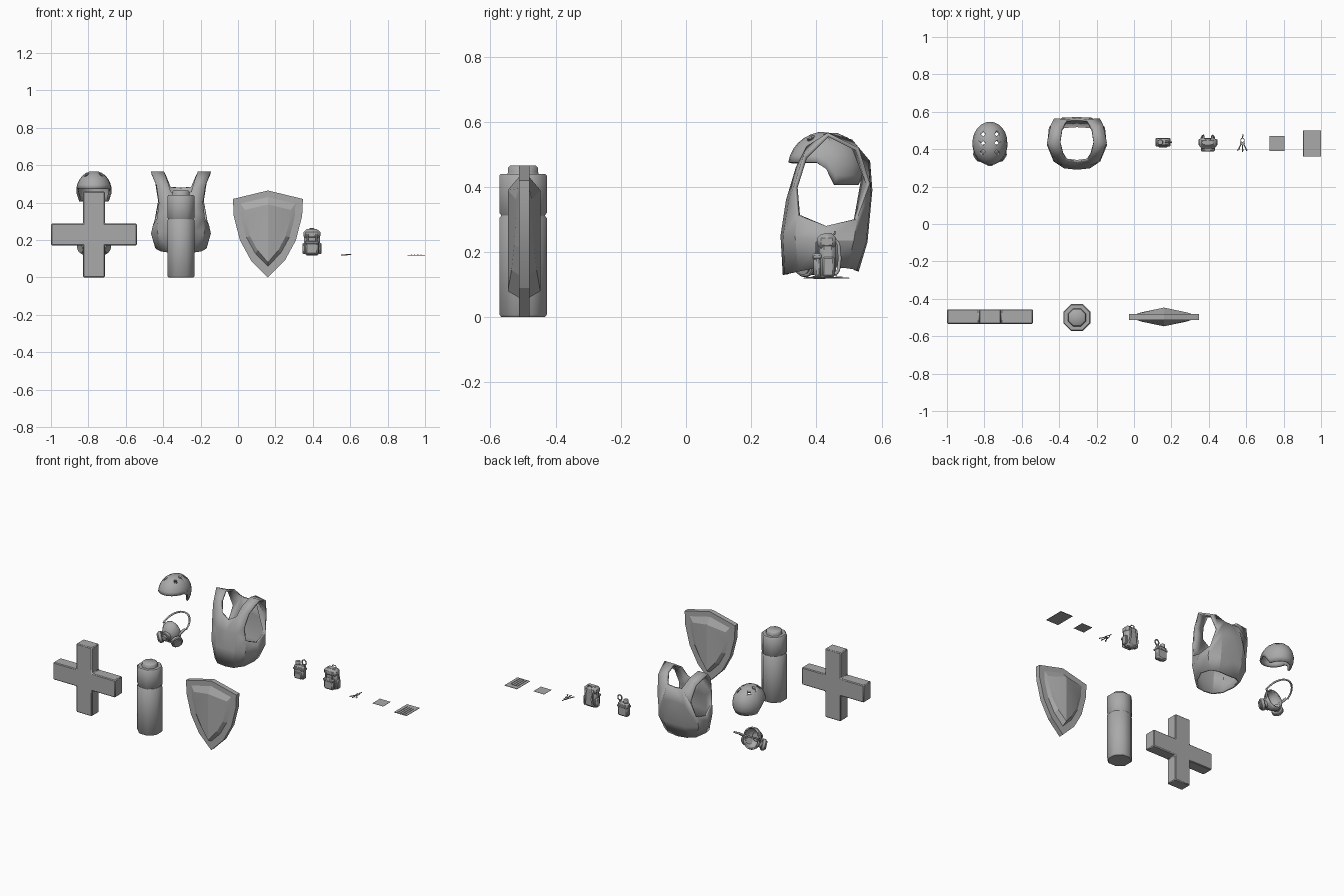
import bpy, bmesh, math
from mathutils import Vector, Matrix

old = bpy.data.objects.get("Cube")
if old:
    bpy.data.objects.remove(old, do_unlink=True)

GREY = (0.4, 0.4, 0.4, 1)
mat = bpy.data.materials.new("plain grey")
mat.use_nodes = True
mat.diffuse_color = GREY
mat.node_tree.nodes["Principled BSDF"].inputs["Base Color"].default_value = GREY


def finish(name, bm, loc=(0, 0, 0), bevel=0, thick=0, angle=32):
    """Turn a bmesh into a shaded object with optional shell and bevel."""
    bmesh.ops.recalc_face_normals(bm, faces=bm.faces)
    me = bpy.data.meshes.new(name)
    bm.to_mesh(me)
    bm.free()
    me.materials.append(mat)
    ob = bpy.data.objects.new(name, me)
    ob.location = loc
    bpy.context.collection.objects.link(ob)
    bpy.ops.object.select_all(action='DESELECT')
    ob.select_set(True)
    bpy.context.view_layer.objects.active = ob
    bpy.ops.object.shade_smooth_by_angle(angle=math.radians(angle))
    if thick:
        m = ob.modifiers.new("shell", 'SOLIDIFY')
        m.thickness, m.offset = thick, -1
    if bevel:
        m = ob.modifiers.new("edge", 'BEVEL')
        m.width, m.segments = bevel, 1
    return ob


def box(name, centre, size, bevel=0):
    bm = bmesh.new()
    bmesh.ops.create_cube(bm, size=1)
    bmesh.ops.scale(bm, vec=size, verts=bm.verts)
    return finish(name, bm, centre, bevel)


def disc(name, centre, axis, radius, depth, sides=16, bevel=0, r2=None):
    bm = bmesh.new()
    bmesh.ops.create_cone(bm, cap_ends=True, segments=sides, radius1=radius,
                          radius2=r2 or radius, depth=depth)
    rot = Vector((0, 0, 1)).rotation_difference(Vector(axis)).to_matrix()
    bmesh.ops.rotate(bm, matrix=rot, verts=bm.verts)
    return finish(name, bm, centre, bevel, angle=40)


def mirrored(half):
    """Closed outline from a half outline that starts and ends on the axis."""
    return half + [(-x, z) for x, z in half[-2:0:-1]]


def loft(bm, rings, closed=True):
    rows = [[bm.verts.new(p) for p in r] for r in rings]
    for a, b in zip(rows, rows[1:]):
        n = len(a)
        for i in range(n if closed else n - 1):
            j = (i + 1) % n
            bm.faces.new((a[i], a[j], b[j], b[i]))
    return rows


def tube(name, pts, radius, cyclic=False):
    cu = bpy.data.curves.new(name, 'CURVE')
    cu.dimensions, cu.bevel_depth, cu.bevel_resolution = '3D', radius, 1
    sp = cu.splines.new('POLY')
    sp.points.add(len(pts) - 1)
    for p, co in zip(sp.points, pts):
        p.co = (*co, 1)
    sp.use_cyclic_u = cyclic
    cu.materials.append(mat)
    ob = bpy.data.objects.new(name, cu)
    bpy.context.collection.objects.link(ob)


# Medical cross
a, b, t = 0.058, 0.23, 0.039
arm = [(a, b), (a, a), (b, a), (b, -a), (a, -a), (a, -b)]
outline = arm + [(-x, z) for x, z in reversed(arm)]
bm = bmesh.new()
rows = loft(bm, [[(x, y, z) for x, z in outline] for y in (-t, t)])
for r in rows:
    bm.faces.new(r)
finish("cross", bm, (-0.77, -0.495, 0.23), bevel=0.005)

# Octagonal canister, turned from a profile
bm = bmesh.new()
profile = [(.066, 0), (.073, .008), (.073, .304), (.068, .31), (.068, .314), (.073, .32),
           (.073, .434), (.068, .44), (.048, .44), (.046, .446), (.046, .459), (.04, .465)]
rows = loft(bm, [[(r / math.cos(math.pi / 8) * math.cos((i + .5) * math.pi / 4),
                   r / math.cos(math.pi / 8) * math.sin((i + .5) * math.pi / 4), z)
                  for i in range(8)] for r, z in profile])
bm.faces.new(rows[0])
bm.faces.new(rows[-1])
finish("canister", bm, (-0.305, -0.5, 0), angle=46)

# Shield: flat plate with a ridged boss on both sides
plate = mirrored([(0, .465), (.187, .42), (.183, .33), (.15, .2), (.09, .09), (0, 0)])
rim = mirrored([(0, .43), (.147, .395), (.143, .32), (.115, .215), (.068, .13), (0, .06)])
panel = mirrored([(0, .39), (.122, .362), (.118, .31), (.095, .22), (.055, .145), (0, .08)])
bm = bmesh.new()
s = 0.016
rows = loft(bm, [[(x, -k * (.05 - .21 * abs(x)), z) for x, z in panel] if kind == 2 else
                 [(x, -k * s, z) for x, z in (plate, rim)[kind]]
                 for k, kind in ((1, 2), (1, 1), (1, 0), (-1, 0), (-1, 1), (-1, 2))])
for r in (rows[0], rows[-1]):
    bm.faces.new(r[:6])
    bm.faces.new(r[5:] + r[:1])
finish("shield", bm, (0.16, -0.497, 0), angle=15)

# Chest armour: half grid from front centre round to back centre, mirrored
hem = [(0, .297, .13), (.06, .303, .132), (.11, .345, .14), (.137, .42, .155),
       (.118, .495, .15), (.07, .525, .145), (0, .53, .14)]
belt = [(0, .29, .25), (.07, .298, .25), (.125, .335, .245), (.16, .42, .235),
        (.15, .515, .235), (.08, .553, .23), (0, .557, .23)]
chest = [(0, .307, .36), (.075, .315, .36), (.128, .34, .315), (.15, .43, .28),
         (.142, .525, .3), (.08, .568, .38), (0, .572, .39)]
bm = bmesh.new()
rows = loft(bm, [hem, belt, chest], closed=False)
V = bm.verts.new
neck_f, neck_b = V((0, .33, .43)), V((0, .565, .48))
in_f, in_b = V((.055, .337, .46)), V((.055, .56, .485))
out_f, out_b = V((.118, .33, .40)), V((.122, .565, .41))
mid = [(V((.075, .37, .525)), V((.132, .36, .495))), (V((.09, .435, .566)), V((.16, .435, .566))),
       (V((.08, .51, .545)), V((.14, .53, .52)))]
c = rows[2]
bm.faces.new((c[0], c[1], in_f, neck_f))
bm.faces.new((c[1], c[2], out_f, in_f))
bm.faces.new((c[4], c[5], in_b, out_b))
bm.faces.new((c[5], c[6], neck_b, in_b))
strap = [(in_f, out_f)] + mid + [(in_b, out_b)]
for (p, q), (r, w) in zip(strap, strap[1:]):
    bm.faces.new((p, q, w, r))
geom = bm.verts[:] + bm.edges[:] + bm.faces[:]
bmesh.ops.mirror(bm, geom=geom, axis='X', merge_dist=0.001)
bmesh.ops.remove_doubles(bm, verts=bm.verts, dist=0.001)
finish("chest_armour", bm, (-0.305, 0, 0), thick=0.013, angle=25)

# Helmet: dome whose rim drops behind the ears
HX, HY, HZ = -0.77, 0.43, 0.462
N, M = 24, 7
columns = []
for i in range(N):
    th = 2 * math.pi * i / N
    side = math.sin(th)
    drop = min(1, max(0, (side + 0.1) / 0.35))
    low = math.asin((0.475 - 0.07 * drop - HZ) / 0.108)
    columns.append([(0.095 * math.cos(p) * math.cos(th), 0.117 * math.cos(p) * side, 0.108 * math.sin(p))
                    for p in [math.pi / 2 + (low - math.pi / 2) * k / M for k in range(1, M + 1)]])
bm = bmesh.new()
rows = loft(bm, list(zip(*columns)))
bm.faces.new(rows[0])
helmet = finish("helmet", bm, (HX, HY, HZ), thick=0.012, angle=40)
bm = bmesh.new()
for sx in (-1, 1):
    for dy in (-0.045, 0.003, 0.051):
        bmesh.ops.create_cone(bm, cap_ends=True, segments=4, radius1=.012, radius2=.012, depth=.2,
                              matrix=Matrix.Translation((sx * 0.036, dy, 0.1)))
cutter = finish("vent_cutter", bm, (HX, HY, HZ))
cutter.hide_render = True
m = helmet.modifiers.new("vents", 'BOOLEAN')
m.object, m.operation, m.solver = cutter, 'DIFFERENCE', 'EXACT'
bpy.context.view_layer.objects.active = helmet
for name in [m.name for m in helmet.modifiers]:
    bpy.ops.object.modifier_apply(modifier=name)
bpy.data.objects.remove(cutter, do_unlink=True)

# Respirator: cup, nose bridge, valve, side filters and head strap
bm = bmesh.new()
bmesh.ops.create_uvsphere(bm, u_segments=16, v_segments=10, radius=1)
bmesh.ops.scale(bm, vec=(.06, .065, .072), verts=bm.verts)
bmesh.ops.bisect_plane(bm, geom=bm.verts[:] + bm.edges[:] + bm.faces[:], plane_co=(0, .012, 0),
                       plane_no=(0, 1, .25), clear_outer=True)
finish("mask_cup", bm, (HX, 0.4, 0.2), thick=0.008, angle=50)
disc("mask_valve", (HX, .34, .19), (0, -1, -.15), .03, .035, bevel=.004)
disc("mask_valve_cap", (HX, .32, .187), (0, -1, -.15), .02, .014, r2=.016)
for sx in (-1, 1):
    axis = Vector((sx * .8, -.55, -.25)).normalized()
    at = Vector((HX + sx * .06, .365, .16))
    disc("filter_neck", at - axis * .015, axis, .022, .04)
    disc("filter", at, axis, .037, .024, bevel=.004)
    disc("filter_cap", at + axis * .014, axis, .026, .01)
    tube("strap_anchor", [(HX + sx * .052, .39, .19), (HX + sx * .075, .43, .225)], .008)
tube("head_strap", [(HX + .085 * math.cos(k * math.pi / 12), .43 + .1 * math.sin(k * math.pi / 12),
                     .225 + .055 * math.sin(k * math.pi / 12)) for k in range(13)], .006)

# Pocket radio with band, knob and carry loop
box("radio_body", (.155, .437, .165), (.075, .038, .09), .009)
box("radio_band", (.155, .437, .185), (.08, .043, .012), .003)
box("radio_pouch", (.155, .417, .145), (.05, .014, .04), .004)
disc("radio_knob", (.14, .437, .22), (0, 0, 1), .016, .025, 10, .003)
tube("radio_loop", [(.185 + .015 * math.cos(k * math.pi / 6), .437, .232 + .018 * math.sin(k * math.pi / 6))
                    for k in range(12)], .004, True)
tube("radio_clip", [(.185, .437, .205), (.185, .437, .22)], .005)

# Backpack
box("pack_body", (.395, .435, .188), (.085, .05, .14), .014)
box("pack_lid", (.395, .432, .232), (.09, .058, .045), .012)
box("pack_pocket", (.395, .404, .158), (.07, .026, .07), .009)
box("pocket_flap", (.395, .402, .186), (.074, .03, .018), .005)
for sx in (-1, 1):
    x = .395 + sx * .024
    box("side_pouch", (.395 + sx * .043, .437, .155), (.016, .036, .06), .005)
    box("lid_buckle", (x, .402, .213), (.01, .008, .04), .002)
    tube("shoulder_strap", [(x, .455, .24), (x, .468, .225), (x, .472, .18),
                            (x + sx * .006, .468, .145), (x + sx * .01, .457, .13)], .006)
tube("carry_handle", [(.38, .455, .253), (.385, .457, .262), (.405, .457, .262), (.41, .455, .253)], .003)

# Bunch of keys on a ring
tube("key_ring", [(.58 + .01 * math.cos(k * math.pi / 6), .447 + .012 * math.sin(k * math.pi / 6), .122)
                  for k in range(12)], .002, True)
tube("key_chain", [(.58, .459, .122), (.583, .48, .122)], .003)
for k, ang in enumerate((-.5, 0, .45)):
    d = Vector((math.sin(ang), -math.cos(ang), 0))
    p = Vector((.58, .44, .12 + .002 * k))
    disc("key_bow", p + d * .01, (0, 0, 1), .009, .003, 8)
    tube("key_blade", [p + d * .015, p + d * .055], .003)
    tube("key_tooth", [p + d * .045, p + d * .045 + Vector((.007, 0, 0))], .002)

# Paper note, and a card with four slim strips
box("note", (.765, .43, .121), (.08, .08, .001))
box("card", (.952, .431, .12), (.095, .14, .003), .001)
for k in range(4):
    box("card_strip", (.927 + .017 * k, .418, .1225), (.006, .1, .003))
